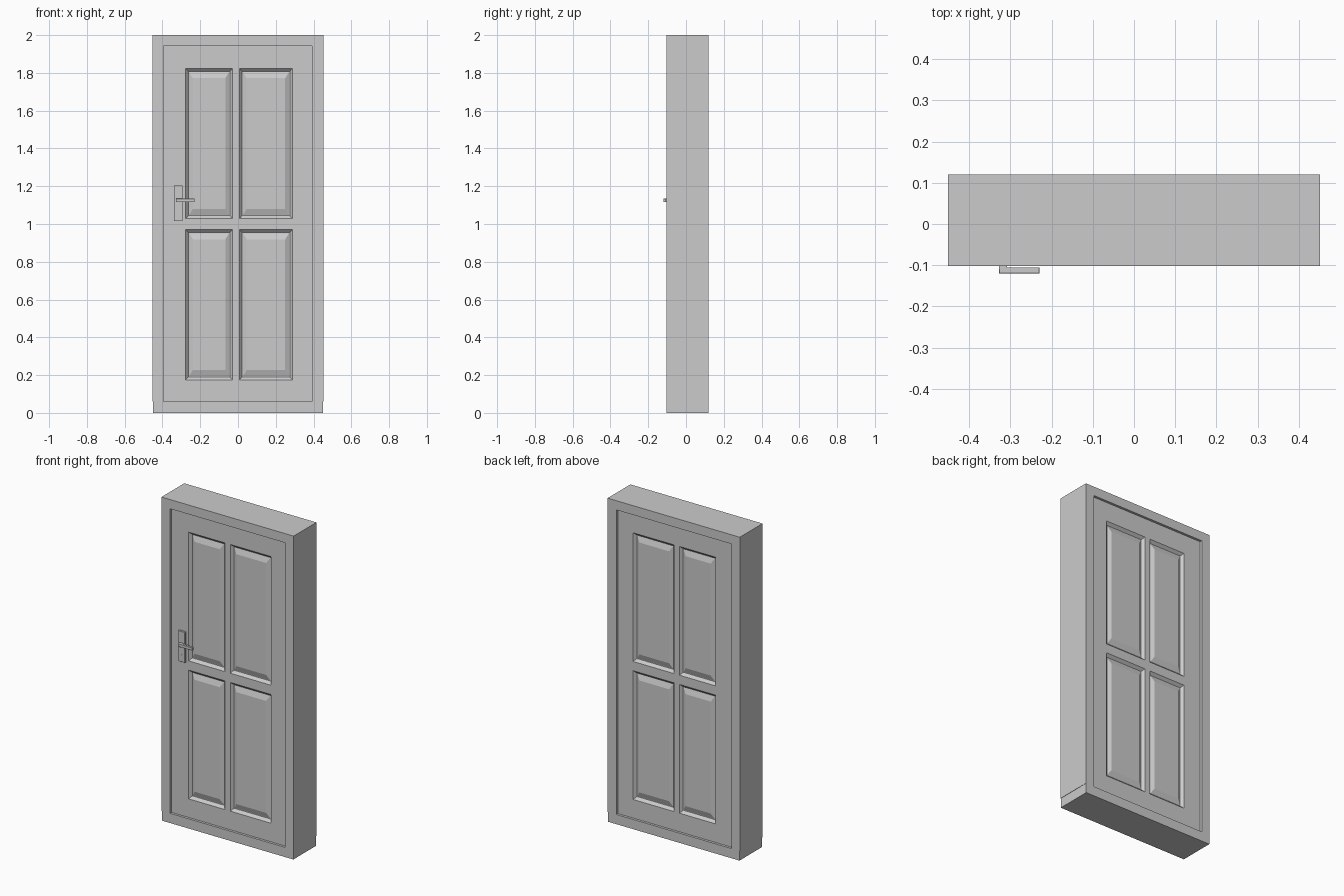
import bpy, bmesh
from mathutils import Vector

if "Cube" in bpy.data.objects:
    bpy.data.objects.remove(bpy.data.objects["Cube"])

Y_FRONT, Y_BACK = -0.102, 0.12      # frame faces
RECESS = 0.015                      # leaf set back from the frame


def finish(name, bm):
    bmesh.ops.recalc_face_normals(bm, faces=bm.faces)
    me = bpy.data.meshes.new(name)
    bm.to_mesh(me)
    bm.free()
    ob = bpy.data.objects.new(name, me)
    bpy.context.collection.objects.link(ob)
    return ob


def box(name, x, y, z, bevel=0.0):
    bm = bmesh.new()
    bmesh.ops.create_cube(bm, size=1)
    for v in bm.verts:
        v.co = Vector([(b + a) / 2 + c * (b - a) for c, (a, b) in zip(v.co, (x, y, z))])
    if bevel:
        bmesh.ops.bevel(bm, geom=bm.edges[:], offset=bevel, segments=1, affect='EDGES')
    return finish(name, bm)


# Frame: jambs, head and sill
box("jamb_left", (-0.452, -0.395), (Y_FRONT, Y_BACK), (0.06, 1.943))
box("jamb_right", (0.393, 0.452), (Y_FRONT, Y_BACK), (0.06, 1.943))
box("frame_head", (-0.452, 0.452), (Y_FRONT, Y_BACK), (1.943, 2.0))
box("frame_sill", (-0.45, 0.45), (Y_FRONT, Y_BACK), (0.0, 0.06))

# Leaf: grid of stiles and rails, panel cells filled with stepped rings
XS = [-0.395, -0.277, -0.029, 0.008, 0.288, 0.393]
ZS = [0.06, 0.175, 0.971, 1.028, 1.824, 1.943]
# inset in x, inset in z, depth below the leaf face
RINGS = [(0, 0, 0), (0.014, 0.016, 0.016), (0.018, 0.02, 0.016), (0.038, 0.052, 0.005)]


def cell(bm, x0, x1, z0, z1, y, inward, rings):
    prev = None
    for ix, iz, d in rings:
        yy = y + inward * d
        ring = [bm.verts.new(c) for c in (
            (x0 + ix, yy, z0 + iz), (x1 - ix, yy, z0 + iz),
            (x1 - ix, yy, z1 - iz), (x0 + ix, yy, z1 - iz))]
        if prev:
            for k in range(4):
                n = (k + 1) % 4
                bm.faces.new((prev[k], prev[n], ring[n], ring[k]))
        prev = ring
    bm.faces.new(prev)


bm = bmesh.new()
for y, inward in ((Y_FRONT + RECESS, 1), (Y_BACK - RECESS, -1)):
    for i in range(5):
        for j in range(5):
            panel = i in (1, 3) and j in (1, 3)
            cell(bm, XS[i], XS[i + 1], ZS[j], ZS[j + 1], y, inward,
                 RINGS if panel else RINGS[:1])
bmesh.ops.remove_doubles(bm, verts=bm.verts, dist=1e-5)
bmesh.ops.bridge_loops(bm, edges=[e for e in bm.edges if e.is_boundary])
finish("door_leaf", bm)

# Handle: back plate, neck, lever and keyhole collar
leaf_y = Y_FRONT + RECESS
box("handle_plate", (-0.34, -0.294), (leaf_y - 0.012, leaf_y + 0.002), (1.015, 1.204), 0.001)
box("handle_neck", (-0.328, -0.308), (-0.11, leaf_y), (1.116, 1.134))
box("handle_lever", (-0.328, -0.229), (-0.12, -0.105), (1.116, 1.134), 0.001)
bpy.ops.mesh.primitive_cylinder_add(vertices=12, radius=0.004, depth=0.004,
                                    location=(-0.317, leaf_y - 0.011, 1.057),
                                    rotation=(1.570796, 0, 0))
bpy.context.object.name = "keyhole"
